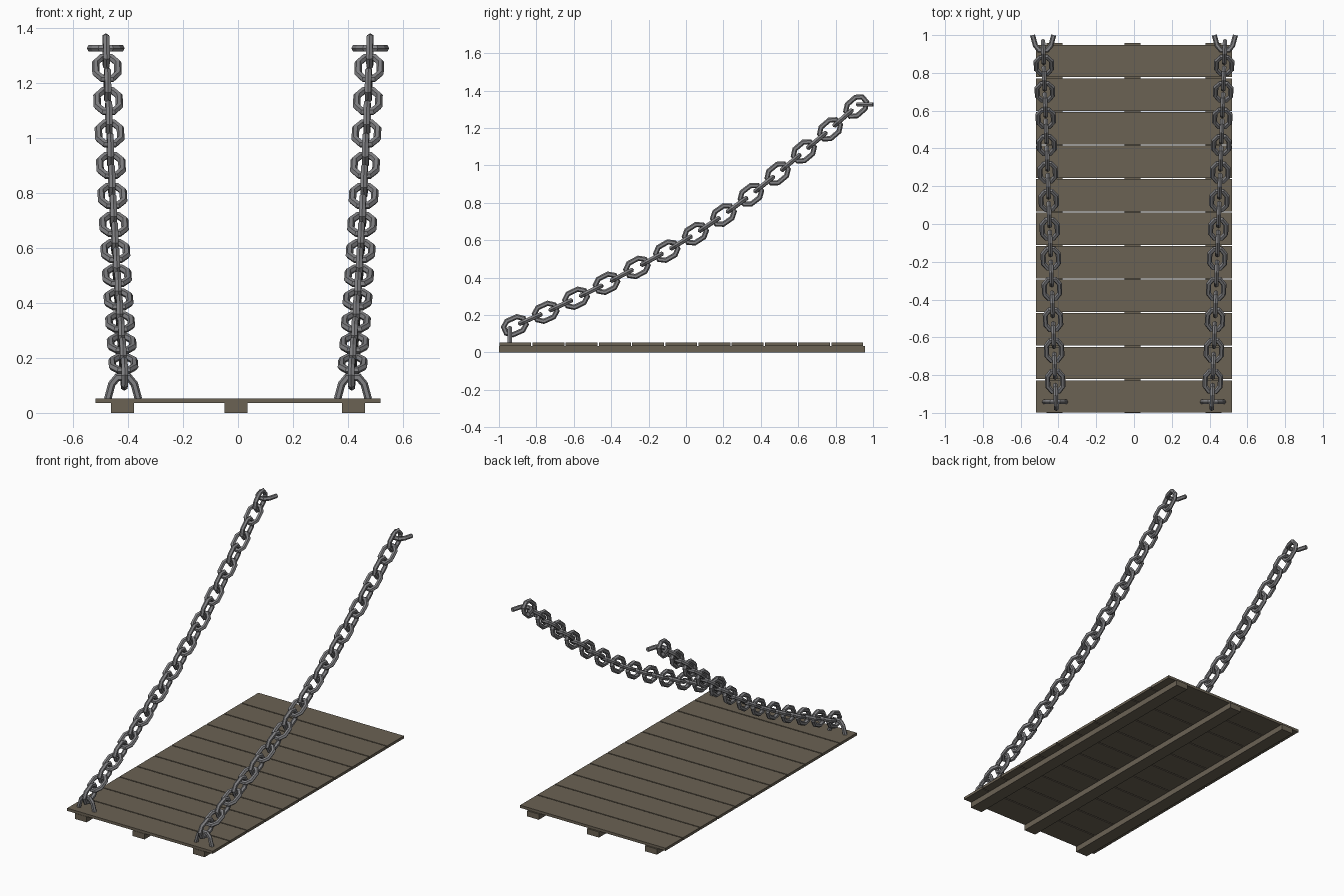
import bpy, bmesh
from math import cos, sin, pi
from mathutils import Vector

if "Cube" in bpy.data.objects:
    bpy.data.objects.remove(bpy.data.objects["Cube"])


def material(name, rgb):
    m = bpy.data.materials.new(name)
    m.diffuse_color = (*rgb, 1)
    m.use_nodes = True
    m.node_tree.nodes["Principled BSDF"].inputs["Base Color"].default_value = m.diffuse_color
    return m


WOOD = material("weathered_wood", (0.145, 0.122, 0.088))
IRON = material("iron", (0.22, 0.22, 0.23))


def finish(bm, name, mat):
    bmesh.ops.recalc_face_normals(bm, faces=bm.faces)
    me = bpy.data.meshes.new(name)
    bm.to_mesh(me)
    bm.free()
    me.materials.append(mat)
    ob = bpy.data.objects.new(name, me)
    bpy.context.collection.objects.link(ob)
    return ob


def box(name, lo, hi):
    bm = bmesh.new()
    bmesh.ops.create_cube(bm, size=1)
    for v in bm.verts:
        v.co = Vector([a + (b - a) * (c + 0.5) for a, b, c in zip(lo, hi, v.co)])
    return finish(bm, name, WOOD)


def bar(bm, pts, n, closed, r=0.0135, sides=6):
    """Sweep a mitred six-sided bar along a flat path with plane normal n."""
    rings, count = [], len(pts)
    for i, p in enumerate(pts):
        prev = pts[i - 1] if closed or i > 0 else None
        nxt = pts[(i + 1) % count] if closed or i < count - 1 else None
        a = (p - prev).normalized() if prev else (nxt - p).normalized()
        b = (nxt - p).normalized() if nxt else a
        t = (a + b).normalized()
        side = n.cross(t) / t.dot(a)
        rings.append([bm.verts.new(p + r * (cos(2 * pi * k / sides) * side
                                            + sin(2 * pi * k / sides) * n))
                      for k in range(sides)])
    for i in range(count if closed else count - 1):
        r0, r1 = rings[i], rings[(i + 1) % count]
        for k in range(sides):
            j = (k + 1) % sides
            bm.faces.new((r0[k], r0[j], r1[j], r1[k]))
    if not closed:
        bm.faces.new(rings[0])
        bm.faces.new(rings[-1])


# deck planks
PITCH, GAP = 0.1775, 0.007
for i in range(11):
    y = -0.998 + i * PITCH
    box(f"plank_{i + 1}", (-0.518, y, 0.036), (0.518, y + PITCH - GAP, 0.053))

# beams under the deck
for name, x in (("left_beam", -0.42), ("middle_beam", -0.008), ("right_beam", 0.42)):
    box(name, (x - 0.042, -1.0, 0), (x + 0.042, 0.957, 0.036))

# sagging chain line (y, z), one point per upright link
LINE = [(-.915, .143), (-.75, .215), (-.588, .29), (-.425, .37), (-.262, .455),
        (-.103, .542), (.05, .635), (.2, .735), (.347, .843), (.49, .957),
        (.63, 1.075), (.77, 1.193), (.91, 1.315)]
LINK = [(.029, .040), (.058, .018), (.058, -.018), (.029, -.040),
        (-.029, -.040), (-.058, -.018), (-.058, .018), (-.029, .040)]
STAPLE = [(-.056, 0), (-.041, .055), (-.021, .079), (.021, .079), (.041, .055), (.056, 0)]

upright = [Vector((0.447 + 0.036 * y, y, z)) for y, z in LINE]
centres = []
for a, b in zip(upright, upright[1:]):
    centres += [a, (a + b) / 2]
centres.append(upright[-1])

for label, s in (("right", 1), ("left", -1)):
    # chain of alternating links
    bm = bmesh.new()
    c = [Vector((s * p.x, p.y, p.z)) for p in centres]
    for i, p in enumerate(c):
        t = (c[min(i + 1, len(c) - 1)] - c[max(i - 1, 0)]).normalized()
        across = t.cross(Vector((0, 0, 1))).normalized()
        up = across.cross(t)
        wide, n = (up, across) if i % 2 == 0 else (across, up)
        bar(bm, [p + t * u + wide * v for u, v in LINK], n, True)
    finish(bm, label + "_chain", IRON)

    # staple in the deck
    bm = bmesh.new()
    bar(bm, [Vector((s * 0.418 + u, -0.942, 0.05 + v)) for u, v in STAPLE],
        Vector((0, 1, 0)), False)
    finish(bm, label + "_deck_staple", IRON)

    # staple for the wall
    bm = bmesh.new()
    bar(bm, [Vector((s * 0.481 + u, 1.0 - v, 1.326)) for u, v in STAPLE],
        Vector((0, 0, 1)), False)
    finish(bm, label + "_wall_staple", IRON)
